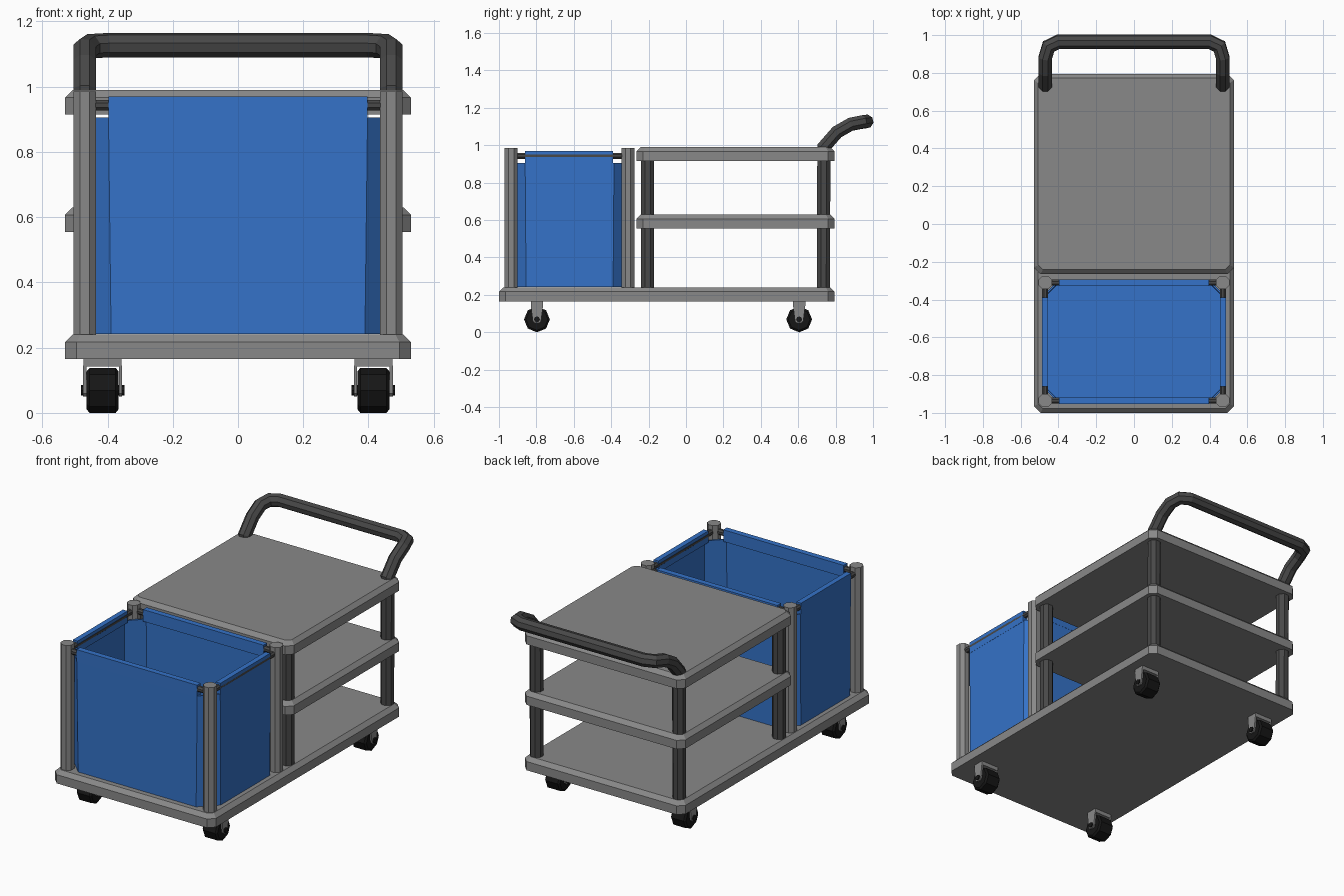
import bpy, bmesh, math
from mathutils import Vector

if "Cube" in bpy.data.objects:
    bpy.data.objects.remove(bpy.data.objects["Cube"])


def mat(name, col):
    m = bpy.data.materials.new(name)
    m.diffuse_color = (*col, 1)
    m.use_nodes = True
    m.node_tree.nodes["Principled BSDF"].inputs["Base Color"].default_value = m.diffuse_color
    return m


GREY = mat("light grey", (0.25, 0.25, 0.25))
DARK = mat("dark grey", (0.065, 0.065, 0.065))
BLUE = mat("blue fabric", (0.035, 0.17, 0.58))
BLACK = mat("black rubber", (0.008, 0.008, 0.008))


def finish(name, bm, material):
    bmesh.ops.recalc_face_normals(bm, faces=bm.faces)
    me = bpy.data.meshes.new(name)
    bm.to_mesh(me)
    bm.free()
    ob = bpy.data.objects.new(name, me)
    bpy.context.collection.objects.link(ob)
    me.materials.append(material)
    return ob


def loft(name, rings, material, caps=(True, True)):
    bm = bmesh.new()
    vr = [[bm.verts.new(p) for p in r] for r in rings]
    n = len(vr[0])
    for a, b in zip(vr, vr[1:]):
        for i in range(n):
            j = (i + 1) % n
            bm.faces.new((a[i], a[j], b[j], b[i]))
    if caps[0]:
        bm.faces.new(vr[0])
    if caps[1]:
        bm.faces.new(vr[-1])
    return finish(name, bm, material)


def cut_rect(x0, x1, y0, y1, z, cx, cy):
    """Rectangle with cut corners at height z."""
    return [(x0 + cx, y0, z), (x1 - cx, y0, z), (x1, y0 + cy, z), (x1, y1 - cy, z),
            (x1 - cx, y1, z), (x0 + cx, y1, z), (x0, y1 - cy, z), (x0, y0 + cy, z)]


def box(name, lo, hi, material):
    return loft(name, [[(lo[0], lo[1], z), (hi[0], lo[1], z), (hi[0], hi[1], z), (lo[0], hi[1], z)]
                       for z in (lo[2], hi[2])], material)


def tube(name, path, r, material, sides=8):
    """Sweep a regular polygon along a path with mitred joints."""
    pts = [Vector(p) for p in path]
    d = (pts[1] - pts[0]).normalized()
    u = d.orthogonal().normalized() if abs(d.z) < 0.9 else Vector((1, 0, 0))
    v = d.cross(u)
    R = r / math.cos(math.pi / sides)
    ring = []
    for i in range(sides):
        a = (i + 0.5) * math.tau / sides
        ring.append(pts[0] + R * (math.cos(a) * u + math.sin(a) * v))
    rings = [ring]
    for i in range(1, len(pts)):
        d = (pts[i] - pts[i - 1]).normalized()
        nrm = d if i == len(pts) - 1 else (d + (pts[i + 1] - pts[i]).normalized()).normalized()
        rings.append([p + d * ((pts[i] - p).dot(nrm) / d.dot(nrm)) for p in rings[-1]])
    return loft(name, rings, material)


def slab(name, y0, y1, z0, z1):
    W, c, t = 0.53, 0.035, 0.023
    return loft(name, [cut_rect(-W, W, y0, y1, z0, c, c),
                       cut_rect(-W, W, y0, y1, z1 - t, c, c),
                       cut_rect(-W + t, W - t, y0 + t, y1 - t, z1, c * 0.7, c * 0.7)], GREY)


# deck and shelves
slab("base_deck", -1.0, 0.795, 0.165, 0.24)
slab("middle_shelf", -0.265, 0.795, 0.555, 0.63)
slab("top_shelf", -0.265, 0.795, 0.915, 0.99)

# rear posts continue into the push handle
half = [(0.47, 0.735, 0.23), (0.47, 0.737, 0.99), (0.47, 0.807, 1.07), (0.47, 0.88, 1.112),
        (0.452, 0.94, 1.124), (0.40, 0.965, 1.127)]
tube("push_handle", half + [(-x, y, z) for x, y, z in reversed(half)], 0.035, DARK)

PX, FY, BY = 0.47, -0.935, -0.31
for s, side in ((-1, "left"), (1, "right")):
    # shelf front posts
    tube(f"shelf_post_{side}", [(s * PX, -0.205, 0.23), (s * PX, -0.205, 0.93)], 0.035, DARK)
    # bag frame posts
    for y, end in ((FY, "front"), (BY, "back")):
        tube(f"bag_post_{end}_{side}", [(s * PX, y, 0.23), (s * PX, y, 0.985)], 0.035, GREY)
    # side rail and the fabric loop over it
    tube(f"bag_rail_{side}", [(s * PX, FY, 0.943), (s * PX, BY, 0.943)], 0.016, DARK)
    xs = sorted((s * 0.455, s * 0.486))
    box(f"bag_loop_{side}", (xs[0], -0.86, 0.9), (xs[1], -0.39, 0.97), BLUE)
for y, end in ((FY, "front"), (BY, "back")):
    tube(f"bag_rail_{end}", [(-PX, y, 0.943), (PX, y, 0.943)], 0.016, DARK)
    box(f"bag_loop_{end}", (-0.397, y - 0.017, 0.9), (0.397, y + 0.017, 0.97), BLUE)

# fabric bag with cut corners, open top
bag = loft("bag", [cut_rect(-0.484, 0.484, -0.95, -0.295, 0.242, 0.095, 0.095),
                   cut_rect(-0.485, 0.485, -0.951, -0.294, 0.905, 0.088, 0.091)],
           BLUE, (True, False))
so = bag.modifiers.new("thickness", 'SOLIDIFY')
so.thickness = 0.01
so.offset = -1

# casters
for cx in (-0.415, 0.415):
    for cy in (-0.797, 0.605):
        tag = ("left" if cx < 0 else "right") + ("_front" if cy < 0 else "_back")

        def wheel_ring(dx, r):
            return [(cx + dx, cy + r * math.cos(k * math.pi / 4), 0.069 + r * math.sin(k * math.pi / 4))
                    for k in range(8)]
        loft(f"wheel_{tag}", [wheel_ring(-0.049, 0.058), wheel_ring(-0.040, 0.069),
                              wheel_ring(0.040, 0.069), wheel_ring(0.049, 0.058)], BLACK)
        loft(f"axle_{tag}", [wheel_ring(-0.067, 0.016), wheel_ring(0.067, 0.016)], BLACK)
        box(f"fork_crown_{tag}", (cx - 0.058, cy - 0.033, 0.142), (cx + 0.058, cy + 0.033, 0.168), GREY)
        for s in (-1, 1):
            prof = [(-0.033, 0.145), (-0.022, 0.06), (-0.012, 0.05),
                    (0.012, 0.05), (0.022, 0.06), (0.033, 0.145)]
            loft(f"fork_leg_{tag}_{'inner' if s * cx < 0 else 'outer'}",
                 [[(cx + s * dx, cy + y, z) for y, z in prof] for dx in (0.05, 0.06)], GREY)
